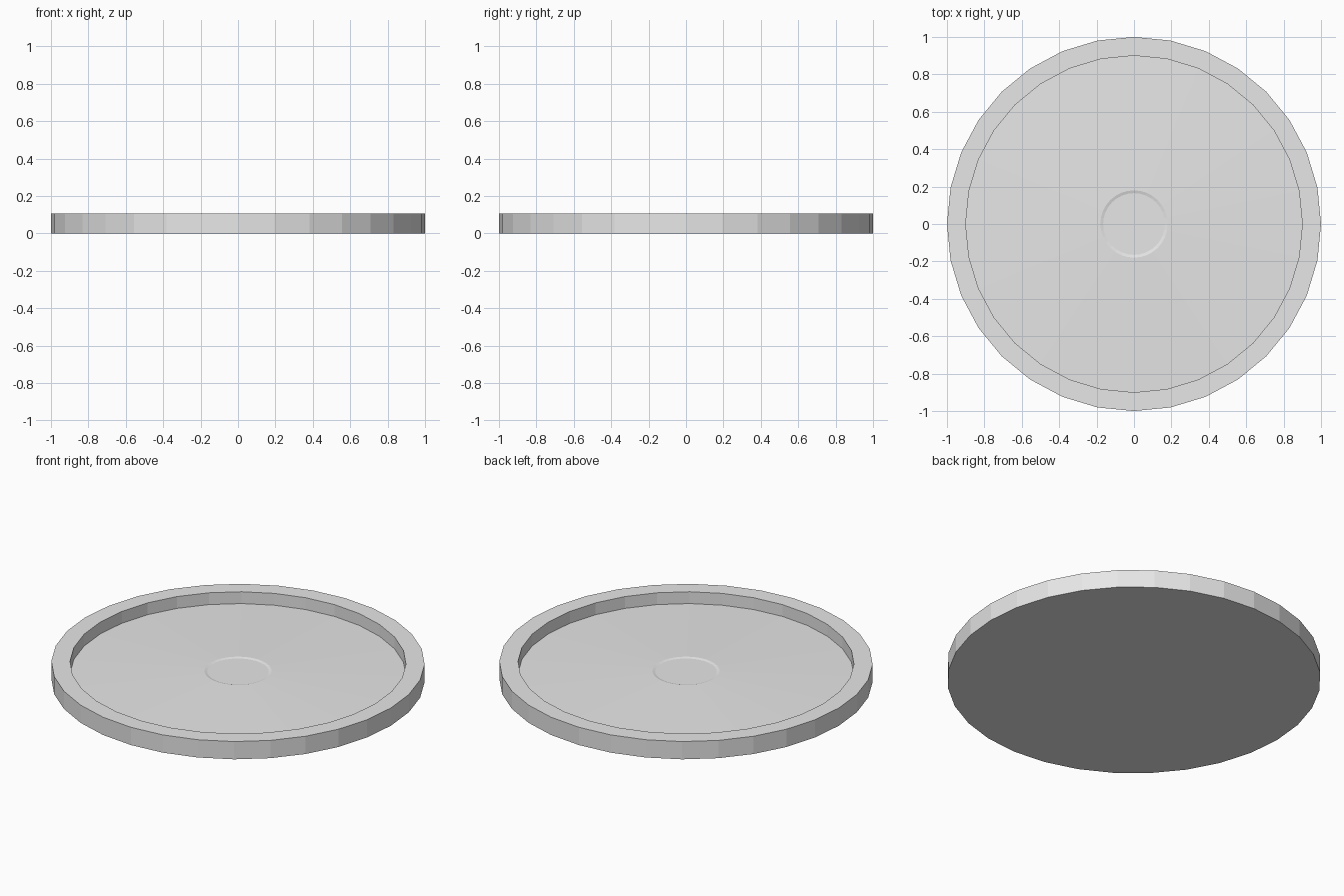
import bpy
import bmesh
from math import cos, sin, tau

cube = bpy.data.objects.get("Cube")
if cube:
    bpy.data.objects.remove(cube, do_unlink=True)

SIDES = 32


def make_material(name, colour):
    mat = bpy.data.materials.new(name)
    mat.use_nodes = True
    mat.diffuse_color = colour
    mat.node_tree.nodes["Principled BSDF"].inputs["Base Color"].default_value = colour
    return mat


def lathe(name, profile, mat):
    """Spin (radius, height) rings into a closed flat-sided solid."""
    bm = bmesh.new()
    rings = [[bm.verts.new((r * cos(tau * i / SIDES), r * sin(tau * i / SIDES), z))
              for i in range(SIDES)] for r, z in profile]
    for low, high in zip(rings, rings[1:]):
        for i in range(SIDES):
            j = (i + 1) % SIDES
            bm.faces.new((low[i], low[j], high[j], high[i]))
    bm.faces.new(rings[0][::-1])
    bm.faces.new(rings[-1])
    bmesh.ops.recalc_face_normals(bm, faces=bm.faces)
    mesh = bpy.data.meshes.new(name)
    bm.to_mesh(mesh)
    bm.free()
    mesh.materials.append(mat)
    obj = bpy.data.objects.new(name, mesh)
    bpy.context.collection.objects.link(obj)
    return obj


grey = make_material("light grey", (0.8, 0.8, 0.8, 1))

# Round tray: base, outer wall, rim, inner wall, gently rising floor, shallow centre dimple
lathe("round_tray", [
    (1.0, 0.0), (1.0, 0.105),
    (0.9, 0.105), (0.9, 0.035),
    (0.18, 0.057), (0.165, 0.053),
], grey)
